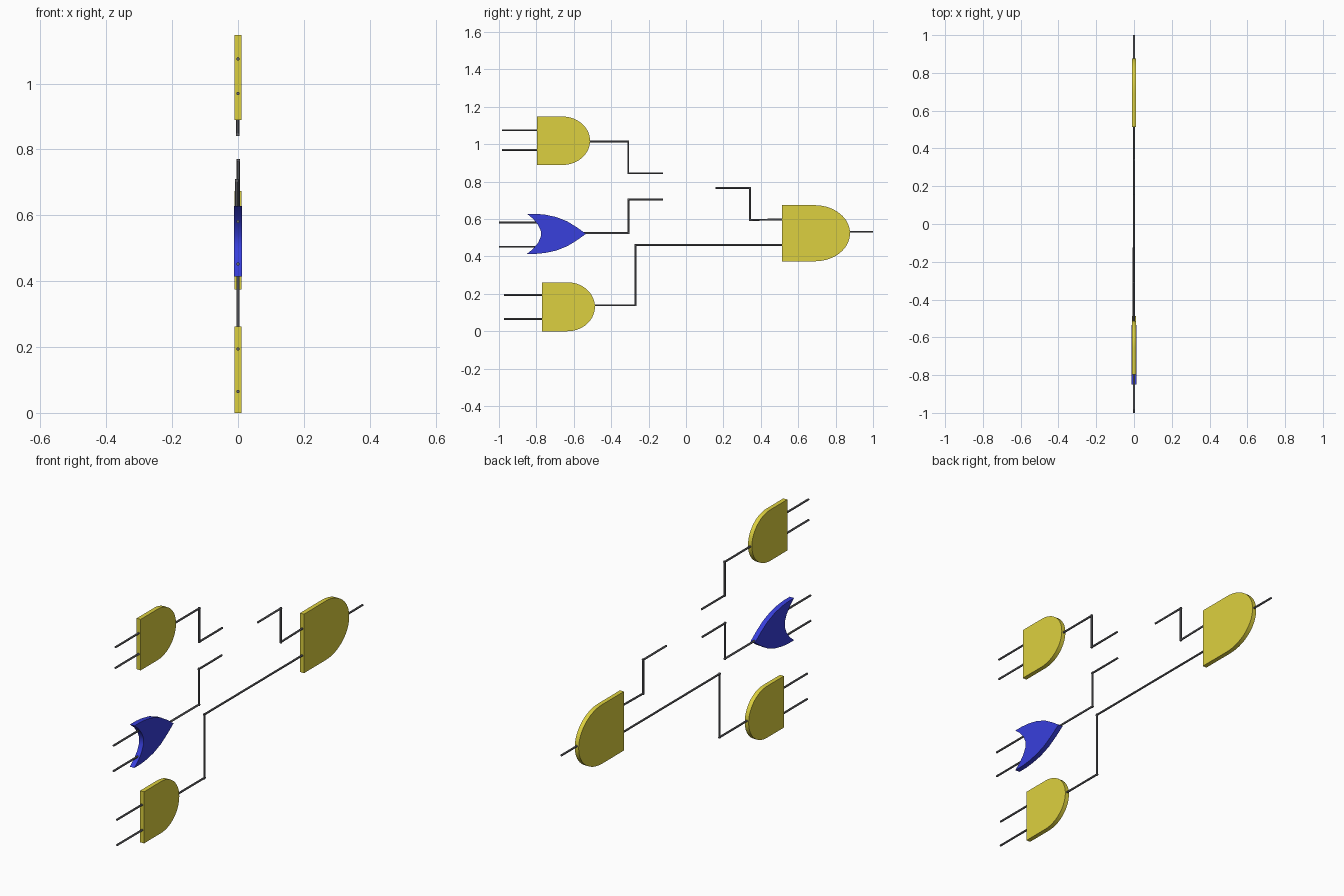
import bpy, bmesh, math
from mathutils import Vector, Matrix

if "Cube" in bpy.data.objects:
    bpy.data.objects.remove(bpy.data.objects["Cube"])


def material(name, rgb):
    m = bpy.data.materials.new(name)
    m.diffuse_color = (*rgb, 1)
    m.use_nodes = True
    m.node_tree.nodes["Principled BSDF"].inputs["Base Color"].default_value = m.diffuse_color
    return m


YELLOW = material("yellow", (0.72, 0.63, 0.05))
BLUE = material("blue", (0.04, 0.05, 0.72))
DARK = material("dark", (0.13, 0.13, 0.14))
WIRE_R = 0.005


def finish(name, bm, mat):
    bmesh.ops.recalc_face_normals(bm, faces=bm.faces)
    me = bpy.data.meshes.new(name)
    bm.to_mesh(me)
    bm.free()
    me.materials.append(mat)
    ob = bpy.data.objects.new(name, me)
    bpy.context.collection.objects.link(ob)
    bpy.ops.object.select_all(action='DESELECT')
    ob.select_set(True)
    bpy.context.view_layer.objects.active = ob
    bpy.ops.object.shade_smooth_by_angle(angle=math.radians(30))


def plate(name, outline, half, mat):
    """Extrude a (y, z) outline along x, centred on x = 0."""
    bm = bmesh.new()
    face = bm.faces.new([bm.verts.new((-half, y, z)) for y, z in outline])
    ext = bmesh.ops.extrude_face_region(bm, geom=[face])["geom"]
    verts = [v for v in ext if isinstance(v, bmesh.types.BMVert)]
    bmesh.ops.translate(bm, verts=verts, vec=(2 * half, 0, 0))
    finish(name, bm, mat)


def and_gate(name, y0, y1, z0, z1):
    """Flat back with a rounded nose."""
    zc, b = (z0 + z1) / 2, (z1 - z0) / 2
    ym = y0 + (y1 - y0) * 0.48
    nose = [(ym + (y1 - ym) * math.cos(t), zc + b * math.sin(t))
            for t in (math.pi * (i / 28 - 0.5) for i in range(29))]
    plate(name, [(y0, z0)] + nose + [(y0, z1)], 0.011, YELLOW)


def wire(name, *pts, x=0.0):
    """Round wire through (y, z) points, square-cornered."""
    bm = bmesh.new()
    pts = [Vector((x, y, z)) for y, z in pts]
    for i, (a, b) in enumerate(zip(pts, pts[1:])):
        d = (b - a).normalized()
        if i > 0:
            a = a - d * WIRE_R
        if i < len(pts) - 2:
            b = b + d * WIRE_R
        rot = d.to_track_quat('Z', 'Y').to_matrix().to_4x4()
        bmesh.ops.create_cone(bm, cap_ends=True, segments=12, radius1=WIRE_R,
                              radius2=WIRE_R, depth=(b - a).length,
                              matrix=Matrix.Translation((a + b) / 2) @ rot)
    finish(name, bm, DARK)


# Three gates with a flat back
and_gate("upper_and_gate", -0.797, -0.513, 0.889, 1.148)
and_gate("lower_and_gate", -0.77, -0.487, 0.0, 0.262)
and_gate("output_and_gate", 0.514, 0.877, 0.374, 0.674)

# Pointed gate with a hollow back: upper half mirrored about its axis
ZC = 0.521
half = [(-0.775, 0), (-0.777, 0.018), (-0.791, 0.048), (-0.817, 0.08),
        (-0.85, 0.107), (-0.80, 0.107), (-0.752, 0.102), (-0.695, 0.09),
        (-0.636, 0.067), (-0.582, 0.034), (-0.535, 0)]
outline = [(y, ZC + h) for y, h in half]
outline += [(y, ZC - h) for y, h in half[-2:0:-1]]
plate("or_gate", outline, 0.0125, BLUE)

# Input wires in pairs
for gate, start, end, heights in (("upper", -0.984, -0.79, (1.075, 0.97)),
                                  ("middle", -1.0, -0.79, (0.581, 0.452)),
                                  ("lower", -0.972, -0.765, (0.194, 0.065))):
    for side, z in zip(("top", "bottom"), heights):
        wire(f"{gate}_input_{side}", (start, z), (end, z))

# Stepped connecting wires
wire("upper_output", (-0.52, 1.015), (-0.309, 1.015), (-0.309, 0.845),
     (-0.124, 0.845), x=-0.001)
wire("middle_output", (-0.545, 0.525), (-0.308, 0.525), (-0.308, 0.705),
     (-0.124, 0.705), x=-0.004)
wire("lower_output", (-0.495, 0.139), (-0.27, 0.139), (-0.27, 0.461), (0.52, 0.461))
wire("final_input", (0.157, 0.766), (0.342, 0.766), (0.342, 0.595),
     (0.52, 0.598), x=0.001)
wire("final_output", (0.87, 0.532), (1.0, 0.532))
